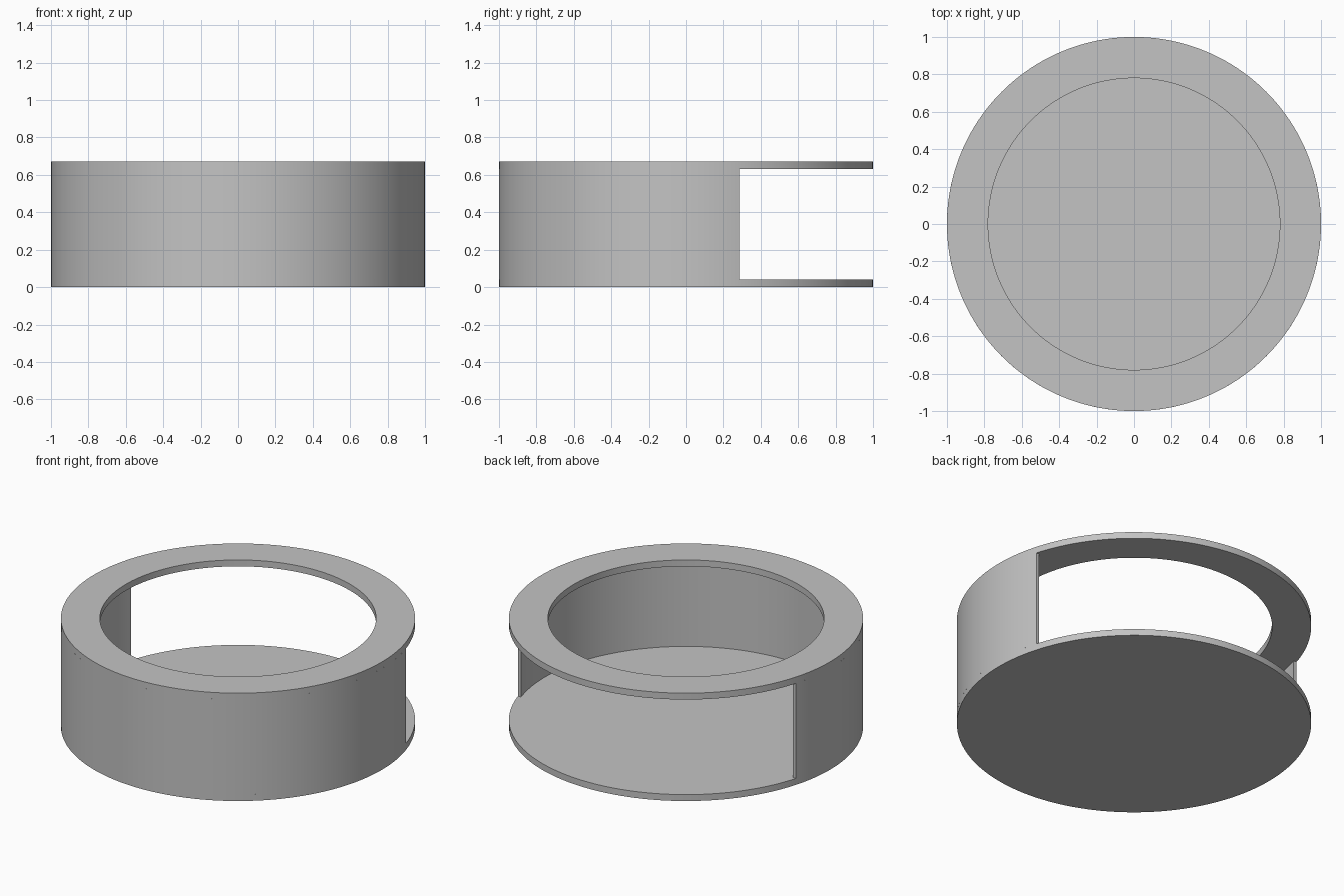
import bpy, bmesh, math

if "Cube" in bpy.data.objects:
    bpy.data.objects.remove(bpy.data.objects["Cube"], do_unlink=True)

HEIGHT, PLATE = 0.672, 0.04      # overall height and plate thickness
OUTER, HOLE, INNER = 1.0, 0.78, 0.98
CUT_Y = 0.285                    # the wall is open behind this plane
SEGMENTS = 160

grey = bpy.data.materials.new("plain grey")
grey.use_nodes = True
colour = (0.55, 0.55, 0.55, 1)
grey.diffuse_color = colour
grey.node_tree.nodes["Principled BSDF"].inputs["Base Color"].default_value = colour


def arc(radius, start, end, count):
    """Points from one angle to another, both ends included."""
    angles = [start + (end - start) * i / count for i in range(count + 1)]
    return [(radius * math.cos(a), radius * math.sin(a)) for a in angles]


def circle(radius):
    return arc(radius, 0, math.tau, SEGMENTS)[:-1]


def finish(name, bm):
    bmesh.ops.recalc_face_normals(bm, faces=bm.faces)
    mesh = bpy.data.meshes.new(name)
    bm.to_mesh(mesh)
    bm.free()
    mesh.materials.append(grey)
    obj = bpy.data.objects.new(name, mesh)
    bpy.context.collection.objects.link(obj)
    bpy.ops.object.select_all(action='DESELECT')
    obj.select_set(True)
    bpy.context.view_layer.objects.active = obj
    bpy.ops.object.shade_smooth_by_angle(angle=math.radians(30))
    return obj


def band(name, outer, inner, bottom, top, closed):
    """Sweep a rectangular section along matching outer and inner outlines."""
    bm = bmesh.new()
    sections = []
    for (ox, oy), (ix, iy) in zip(outer, inner):
        corners = [(ox, oy, bottom), (ox, oy, top), (ix, iy, top), (ix, iy, bottom)]
        sections.append([bm.verts.new(c) for c in corners])
    following = sections[1:] + (sections[:1] if closed else [])
    for a, b in zip(sections, following):
        for k in range(4):
            n = (k + 1) % 4
            bm.faces.new((a[k], b[k], b[n], a[n]))
    if not closed:
        bm.faces.new(sections[0])
        bm.faces.new(sections[-1])
    return finish(name, bm)


# Solid round base plate
bm = bmesh.new()
base = bm.faces.new([bm.verts.new((x, y, 0)) for x, y in circle(OUTER)])
raised = bmesh.ops.extrude_face_region(bm, geom=[base], use_keep_orig=True)
top_verts = [v for v in raised["geom"] if isinstance(v, bmesh.types.BMVert)]
bmesh.ops.translate(bm, verts=top_verts, vec=(0, 0, PLATE))
finish("base_plate", bm)

# Flat ring on top
band("top_ring", circle(OUTER), circle(HOLE), HEIGHT - PLATE, HEIGHT, True)


# Thin curved wall, open at the back, with ends flush on the cut plane
def wall_outline(radius):
    a = math.asin(CUT_Y / radius)
    return arc(radius, math.pi - a, math.tau + a, SEGMENTS)


band("side_wall", wall_outline(OUTER), wall_outline(INNER), PLATE, HEIGHT - PLATE, False)
